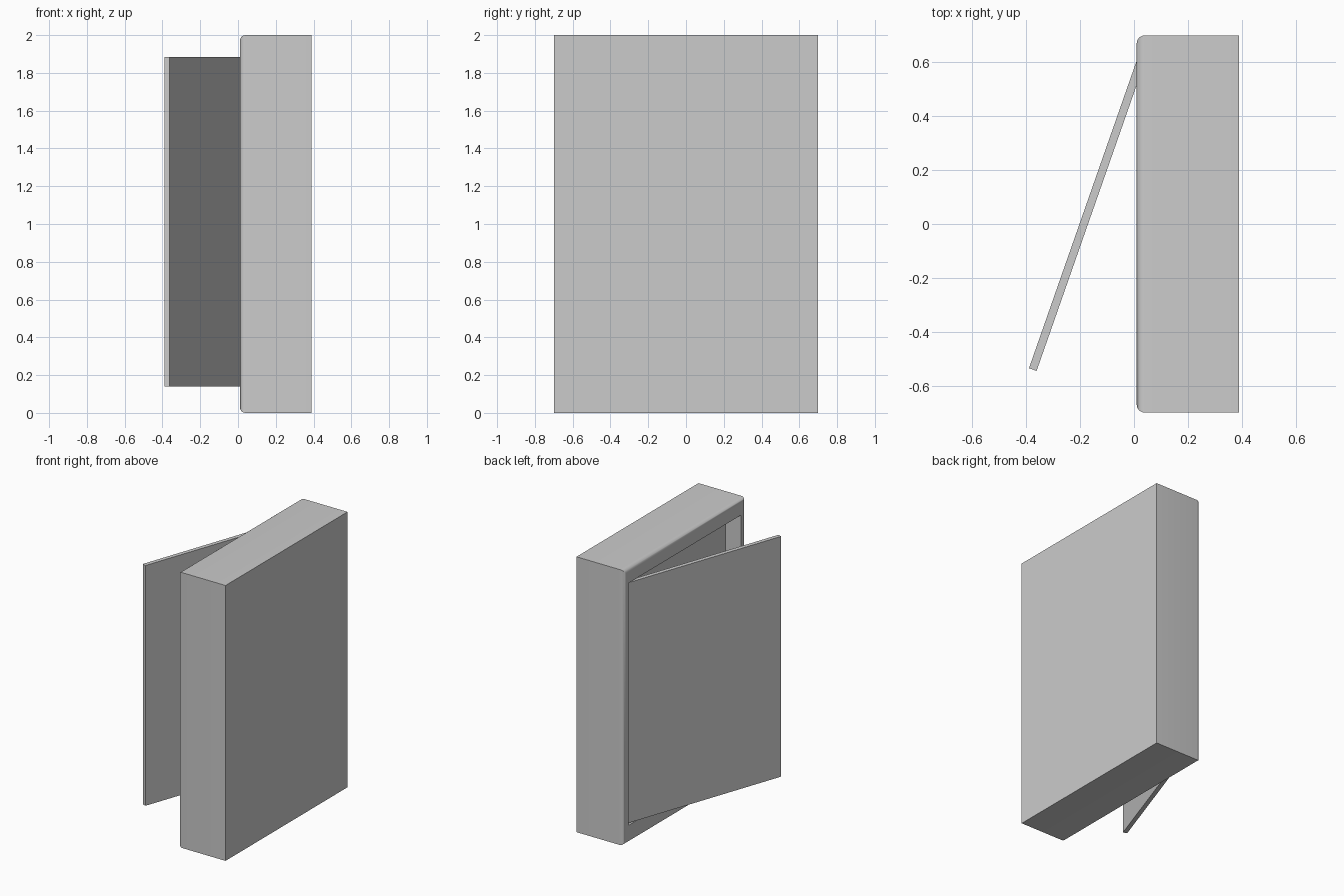
import bpy, bmesh, math
from mathutils import Matrix, Vector

if "Cube" in bpy.data.objects:
    bpy.data.objects.remove(bpy.data.objects["Cube"])

X0, X1, W, H = 0.01, 0.39, 0.70, 2.0      # cabinet front, back, half width, height
OY, OZ0, OZ1, DEPTH = 0.645, 0.13, 1.89, 0.125   # recess behind the door


def box(name, lo, hi):
    bm = bmesh.new()
    bmesh.ops.create_cube(bm, size=1)
    lo, hi = Vector(lo), Vector(hi)
    for v in bm.verts:
        v.co = Vector((lo[i] + (v.co[i] + 0.5) * (hi[i] - lo[i]) for i in range(3)))
    me = bpy.data.meshes.new(name)
    bm.to_mesh(me)
    bm.free()
    ob = bpy.data.objects.new(name, me)
    bpy.context.collection.objects.link(ob)
    return ob


# Cabinet body: front rim rounded, recess pushed in from the front face
body = box("cabinet_body", (X0, -W, 0), (X1, W, H))
bm = bmesh.new()
bm.from_mesh(body.data)
front_edges = [e for e in bm.edges if all(abs(v.co.x - X0) < 1e-4 for v in e.verts)]
bmesh.ops.bevel(bm, geom=front_edges, offset=0.03, segments=6, profile=0.5, affect='EDGES')
face = min(bm.faces, key=lambda f: f.calc_center_median().x)
bmesh.ops.inset_individual(bm, faces=[face], thickness=0.01)
for v in face.verts:
    v.co.y = math.copysign(OY, v.co.y)
    v.co.z = OZ1 if v.co.z > H / 2 else OZ0
ret = bmesh.ops.extrude_discrete_faces(bm, faces=[face])
bmesh.ops.translate(bm, verts=ret["faces"][0].verts, vec=(DEPTH, 0, 0))
bm.to_mesh(body.data)
bm.free()
bpy.context.view_layer.objects.active = body
body.select_set(True)
bpy.ops.object.shade_smooth_by_angle(angle=math.radians(35))

# Door panel, swung open about a hinge at the +y side
door = box("door", (0, -1.24, 0.14), (0.03, 0, 1.885))
door.matrix_world = Matrix.Translation((0.02, 0.635, 0)) @ Matrix.Rotation(math.radians(-19.3), 4, 'Z')
